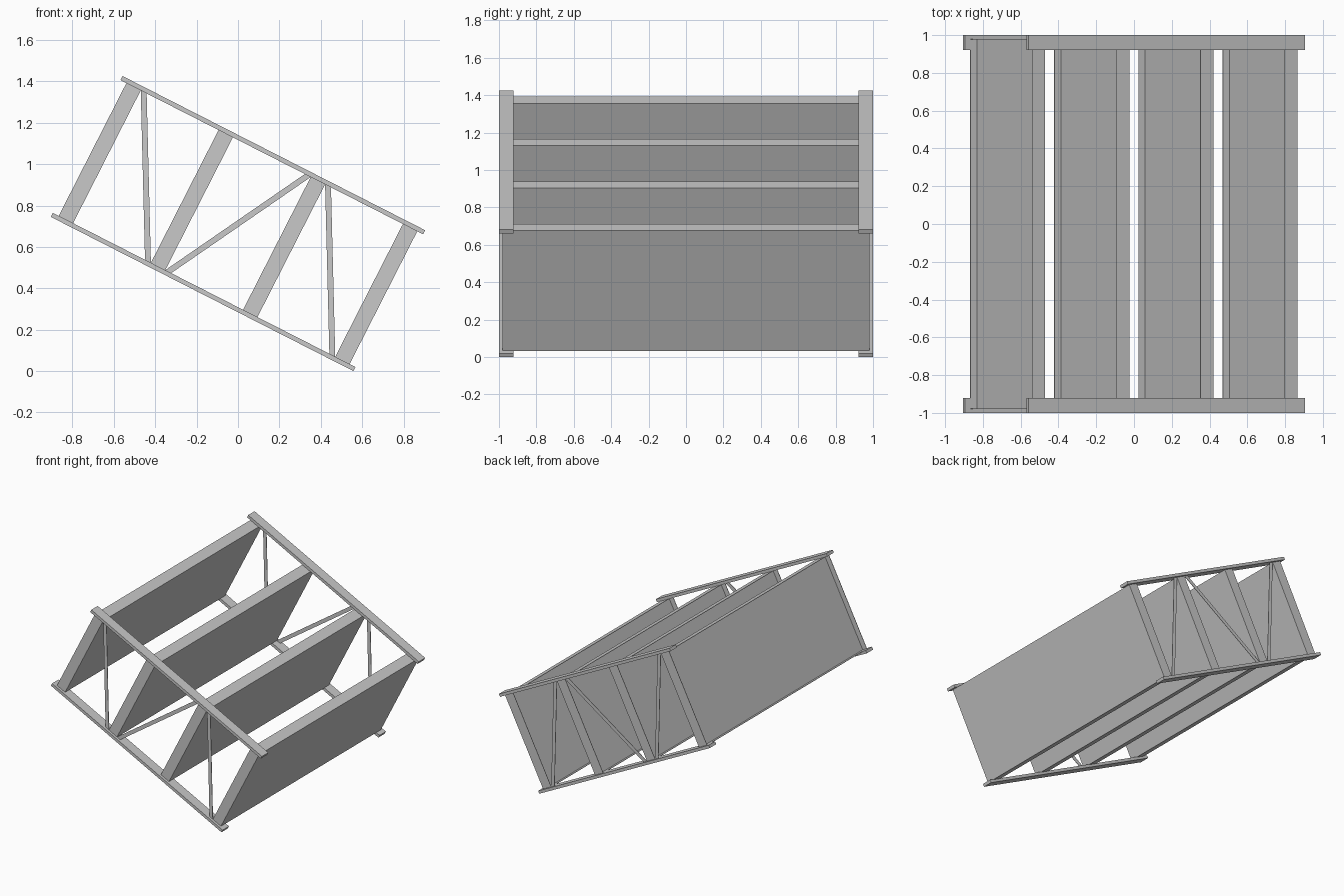
import bpy
import bmesh
import math
from mathutils import Matrix

cube = bpy.data.objects.get("Cube")
if cube:
    bpy.data.objects.remove(cube, do_unlink=True)

grey = bpy.data.materials.new("plain grey")
grey.use_nodes = True
colour = (0.58, 0.58, 0.58, 1)
grey.diffuse_color = colour
grey.node_tree.nodes["Principled BSDF"].inputs["Base Color"].default_value = colour

# The whole rack is built upright around its centre, then tipped
LENGTH, HEIGHT, RAIL = 1.642, 0.764, 0.022
INNER = HEIGHT / 2 - RAIL
POST, PLATE, END = 0.078, 0.003, 0.98
TILT = Matrix.Translation((0, 0, 0.713)) @ Matrix.Rotation(math.radians(27), 4, "Y")


def prism(name, bottom_x, top_x, z0, z1, width, y, depth):
    """Box whose top may be shifted sideways from its bottom."""
    bm = bmesh.new()
    bmesh.ops.create_cube(bm, size=1)
    for v in bm.verts:
        high = v.co.z > 0
        v.co.x = v.co.x * width + (top_x if high else bottom_x)
        v.co.y = v.co.y * depth + y
        v.co.z = z1 if high else z0
    bm.transform(TILT)
    mesh = bpy.data.meshes.new(name)
    bm.to_mesh(mesh)
    bm.free()
    mesh.materials.append(grey)
    obj = bpy.data.objects.new(name, mesh)
    bpy.context.collection.objects.link(obj)


# Four panels, each recessed on its left-hand face inside a thin border
centres = [-0.75 + i * 0.5 for i in range(4)]
for i, x in enumerate(centres, 1):
    skin = x + POST / 4
    prism(f"panel_{i}", skin, skin, -INNER, INNER, POST / 2, 0, 2 * END)
    prism(f"panel_{i}_top", x, x, INNER - PLATE, INNER, POST, 0, 2 * END)
    prism(f"panel_{i}_ledge", x, x, -INNER - PLATE, -INNER, POST, 0, 2 * END)

# Rails, flat posts and flat braces on both ends
for end, side in (("front", -1), ("back", 1)):
    rail_y = side * (1 - POST / 2)
    flat_y = side * (END - PLATE / 2)
    prism(f"{end}_lower_rail", 0, 0, -HEIGHT / 2, -INNER, LENGTH, rail_y, POST)
    prism(f"{end}_upper_rail", 0, 0, INNER, HEIGHT / 2, LENGTH, rail_y, POST)
    for i, x in enumerate(centres, 1):
        prism(f"{end}_post_{i}", x, x, -INNER, INNER, POST, flat_y, PLATE)
    for i, (low, high) in enumerate(((-0.305, -0.695), (-0.195, 0.195), (0.695, 0.305)), 1):
        prism(f"{end}_brace_{i}", low, high, -INNER, INNER, 0.032, flat_y, PLATE)
